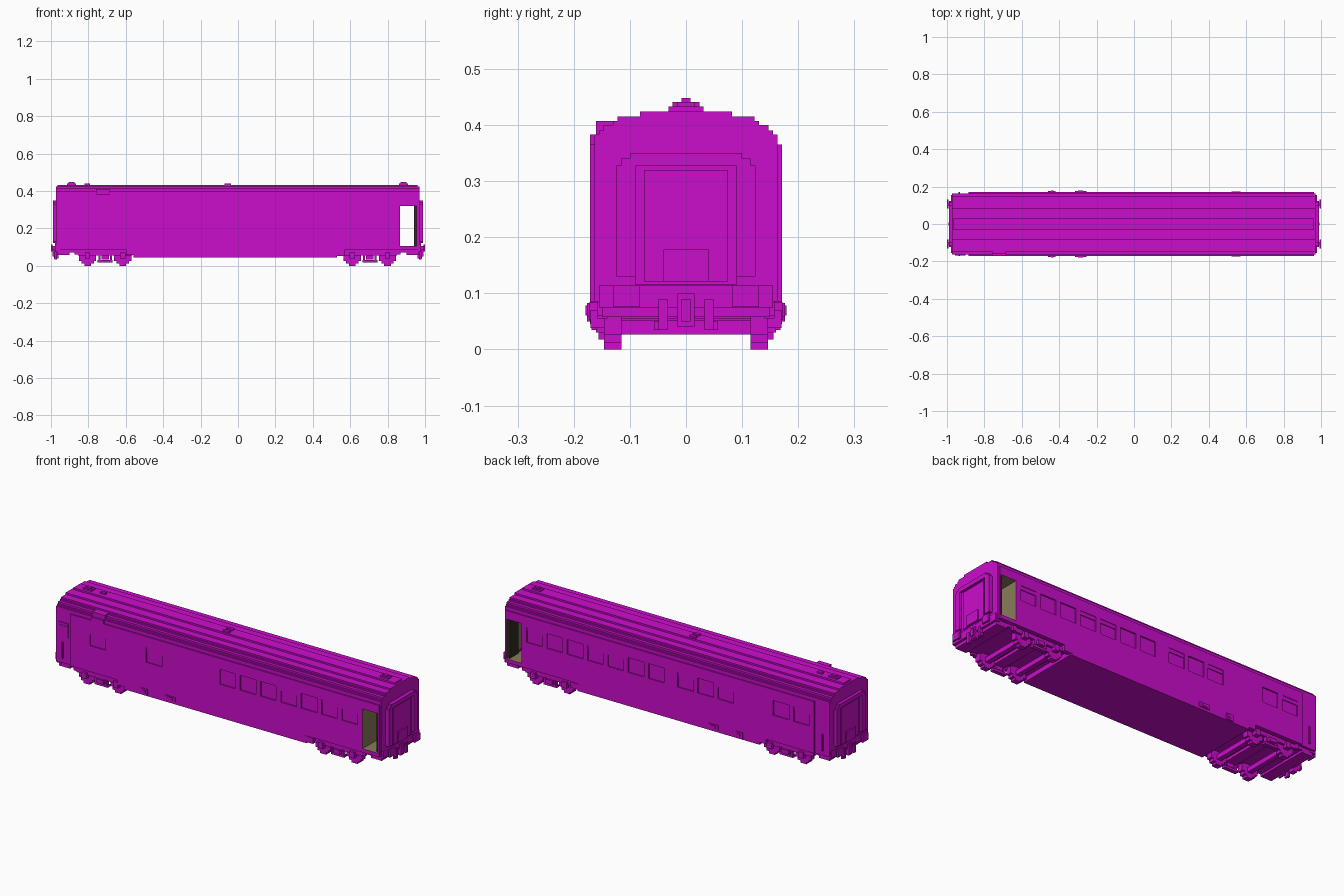
import bpy, bmesh

if "Cube" in bpy.data.objects:
    bpy.data.objects.remove(bpy.data.objects["Cube"])


def material(name, rgb):
    m = bpy.data.materials.new(name)
    m.use_nodes = True
    m.diffuse_color = (*rgb, 1)
    m.node_tree.nodes["Principled BSDF"].inputs["Base Color"].default_value = (*rgb, 1)
    return m


MAGENTA = material("magenta", (0.6, 0.004, 0.6))
BROWN = material("olive_brown", (0.25, 0.2, 0.1))
DARK = material("dark_brown", (0.03, 0.025, 0.015))


def finish(name, bm, mats):
    bmesh.ops.recalc_face_normals(bm, faces=bm.faces[:])
    mesh = bpy.data.meshes.new(name)
    bm.to_mesh(mesh)
    bm.free()
    for m in mats:
        mesh.materials.append(m)
    ob = bpy.data.objects.new(name, mesh)
    bpy.context.scene.collection.objects.link(ob)
    return ob


def prism(name, pts, axis, a, b, mat=MAGENTA):
    """Extrude a 2D outline: (y, z) along x, or (x, z) along y."""
    bm = bmesh.new()
    place = (lambda p: (a, *p)) if axis == "x" else (lambda p: (p[0], a, p[1]))
    face = bm.faces.new([bm.verts.new(place(p)) for p in pts])
    out = bmesh.ops.extrude_face_region(bm, geom=[face])
    move = (b - a, 0, 0) if axis == "x" else (0, b - a, 0)
    bmesh.ops.translate(bm, vec=move, verts=[g for g in out["geom"] if isinstance(g, bmesh.types.BMVert)])
    return finish(name, bm, [mat])


def boxes(name, ranges, mats=(MAGENTA,)):
    """One mesh of boxes, each (x0, x1, y0, y1, z0, z1)."""
    bm = bmesh.new()
    for x0, x1, y0, y1, z0, z1 in ranges:
        vs = bmesh.ops.create_cube(bm, size=1)["verts"]
        bmesh.ops.scale(bm, vec=(abs(x1 - x0), abs(y1 - y0), z1 - z0), verts=vs)
        bmesh.ops.translate(bm, vec=((x0 + x1) / 2, (y0 + y1) / 2, (z0 + z1) / 2), verts=vs)
    return finish(name, bm, mats)


def stepped(steps, bottom):
    """Symmetric outline with square stairs from (half width, top) pairs."""
    right = [(steps[0][0], bottom)]
    for i, (w, z) in enumerate(steps):
        right.append((w, z))
        if i + 1 < len(steps):
            right.append((steps[i + 1][0], z))
    return right + [(-w, z) for w, z in reversed(right)]


def cut(ob, cutter):
    mod = ob.modifiers.new("cut", "BOOLEAN")
    mod.operation, mod.solver, mod.object = "DIFFERENCE", "EXACT", cutter
    bpy.context.view_layer.update()
    mesh = bpy.data.meshes.new_from_object(ob.evaluated_get(bpy.context.evaluated_depsgraph_get()))
    ob.modifiers.clear()
    ob.data = mesh
    bpy.data.objects.remove(cutter)


# Body shell with stair-stepped roof
ROOF = [(0.171, 0.365), (0.163, 0.383), (0.155, 0.39), (0.147, 0.4), (0.13, 0.407), (0.122, 0.415), (0.082, 0.424)]
body = prism("body", stepped(ROOF, 0.085), "x", -0.885, 0.963)
prism("rear_end_section", stepped(ROOF[1:], 0.085), "x", -0.974, -0.885)
prism("front_end_cap", stepped(ROOF[1:], 0.085), "x", 0.963, 0.97)
boxes("roof_ridge", [(-0.965, 0.96, -0.031, 0.031, 0.42, 0.433)])
boxes("skirt", [(-0.56, 0.53, -0.171, 0.171, 0.045, 0.085)])
boxes("underframe", [(-0.95, 0.95, -0.15, 0.15, 0.07, 0.085)])

# Windows: the same seven at one end, other groups differ by side
SEVEN = [0.058 + 0.1217 * i for i in range(7)]
SIDES = {-1: SEVEN + [-0.383, -0.72], 1: SEVEN + [-0.117, -0.237, -0.357, -0.688, -0.81]}
SASHED = {-1: (3, 5, 6, 7, 8), 1: (2, 3, 6, 7, 9, 11)}
window_cuts, sashes = [], []
for s, centres in SIDES.items():
    for i, x in enumerate(centres):
        window_cuts.append((x - 0.047, x + 0.047, s * 0.164, s * 0.2, 0.226, 0.306))
        if i in SASHED[s]:
            sashes.append((x - 0.047, x + 0.047, s * 0.16, s * 0.168, 0.286, 0.306))
cut(body, boxes("window_cutter", window_cuts))
boxes("window_sashes", sashes)

# Open vestibule through the body, lined in brown
vestibule = boxes("vestibule_cutter", [(0.865, 0.955, -0.3, 0.3, 0.105, 0.32)], (MAGENTA, BROWN))
for p in vestibule.data.polygons:
    p.material_index = 1
body.data.materials.append(BROWN)
cut(body, vestibule)
boxes("vestibule_door_posts", [(0.942, 0.955, s * 0.085, s * 0.16, 0.106, 0.319) for s in (-1, 1)], (DARK,))

# Small window and grab rail on the narrow end section
boxes("end_window_frames", [r for s in (-1, 1) for r in (
    (-0.957, -0.9, s * 0.16, s * 0.167, 0.226, 0.29), (-0.957, -0.9, s * 0.16, s * 0.168, 0.292, 0.306))
    if s < 0])
boxes("grab_rails", [(-0.937, -0.93, s * 0.16, s * 0.17, 0.11, 0.2) for s in (-1, 1)])

# Roof vents and access hatch
boxes("roof_vents", [
    (-0.915, -0.865, -0.016, 0.016, 0.43, 0.441), (-0.905, -0.875, -0.008, 0.008, 0.44, 0.448),
    (-0.82, -0.79, -0.008, 0.008, 0.43, 0.441),
    (-0.073, -0.037, 0.008, 0.024, 0.43, 0.441), (-0.073, -0.037, -0.024, -0.008, 0.43, 0.441),
    (0.86, 0.91, -0.016, 0.016, 0.43, 0.441), (0.87, 0.9, -0.008, 0.008, 0.44, 0.448)])
boxes("roof_hatch", [(-0.76, -0.685, -0.171, -0.14, 0.365, 0.383), (-0.76, -0.685, -0.16, -0.11, 0.383, 0.407)])

# Skirt equipment covers
boxes("skirt_covers", [r for s in (-1, 1) for r in (
    (-0.46, -0.42, s * 0.165, s * 0.176, 0.05, 0.083), (-0.445, -0.43, s * 0.17, s * 0.179, 0.06, 0.075),
    (-0.315, -0.255, s * 0.165, s * 0.176, 0.058, 0.083), (-0.3, -0.27, s * 0.17, s * 0.179, 0.063, 0.078),
    (0.52, 0.57, s * 0.15, s * 0.173, 0.053, 0.084), (-0.6, -0.55, s * 0.15, s * 0.171, 0.058, 0.085))])

# Bogies: stepped wheels, axles, side frames and springs
WHEEL = [(0.018, -0.04), (0.033, -0.03), (0.046, 0.019), (0.033, 0.034), (0.018, 0.046)]
half = [(0.018, -0.046), (0.018, -0.034), (0.033, -0.034), (0.033, -0.019), (0.046, -0.019)]
half += [(x, -z) for x, z in reversed(half)]
WHEEL = half + [(-x, -z) for x, z in half]
for label, c in (("rear", -0.71), ("front", 0.705)):
    for axle, dx in enumerate((-0.094, 0.094)):
        for side, s in (("left", 1), ("right", -1)):
            outline = [(c + dx + x, 0.046 + z) for x, z in WHEEL]
            prism(f"{label}_wheel_{axle + 1}_{side}", outline, "y", s * 0.115, s * 0.146)
    boxes(label + "_axles", [(c + d - 0.013, c + d + 0.013, -0.12, 0.12, 0.027, 0.052) for d in (-0.094, 0.094)])
    frame = []
    for s in (-1, 1):
        frame += [(c - 0.145, c + 0.145, s * 0.14, s * 0.158, 0.055, 0.078),
                  (c - 0.04, c + 0.04, s * 0.135, s * 0.156, 0.018, 0.03),
                  (c - 0.02, c + 0.02, s * 0.14, s * 0.168, 0.035, 0.056)]
        for d in (-1, 1):
            frame += [(c + d * 0.026, c + d * 0.036, s * 0.14, s * 0.16, 0.03, 0.06),
                      (c + d * 0.08, c + d * 0.108, s * 0.14, s * 0.17, 0.038, 0.07),
                      (c + d * 0.145, c + d * 0.165, s * 0.14, s * 0.158, 0.06, 0.085)]
    boxes(label + "_bogie_frame", frame)
    boxes(label + "_bolster", [(c - 0.03, c + 0.03, -0.14, 0.14, 0.055, 0.072)])

# Gangway, buffers, coupler and hoses at both ends
outer = stepped([(0.124, 0.328), (0.115, 0.34), (0.1, 0.35)], 0.13)
arch = outer + [(-0.09, 0.13), (-0.09, 0.327), (0.09, 0.327), (0.09, 0.13)]
for label, e in (("rear", -1), ("front", 1)):
    w = 0.967
    prism(label + "_gangway_frame", arch, "x", e * w, e * 0.99)
    boxes(label + "_gangway_door", [(e * w, e * 0.978, -0.09, 0.09, 0.115, 0.327),
                                    (e * w, e * 0.983, -0.075, 0.075, 0.121, 0.32)])
    boxes(label + "_footplate", [(e * w, e * 0.99, -0.04, 0.04, 0.121, 0.178)])
    boxes(label + "_buffer_beam", [(e * 0.95, e * 0.978, -0.155, 0.155, 0.075, 0.114),
                                   (e * 0.9, e * 0.965, -0.15, 0.15, 0.058, 0.085)])
    boxes(label + "_buffers", [r for s in (-1, 1) for r in (
        (e * 0.97, e * 0.992, s * 0.095, s * 0.115, 0.085, 0.106),
        (e * 0.991, e, s * 0.083, s * 0.13, 0.076, 0.114))])
    boxes(label + "_coupler", [(e * 0.96, e * 0.985, -0.015, 0.015, 0.04, 0.1),
                               (e * 0.98, e * 0.992, -0.008, 0.008, 0.05, 0.09)])
    boxes(label + "_hoses", [r for s in (-1, 1) for r in (
        (e * 0.968, e * 0.982, s * 0.033, s * 0.049, 0.035, 0.09),
        (e * 0.968, e * 0.978, s * 0.049, s * 0.057, 0.035, 0.05))])
